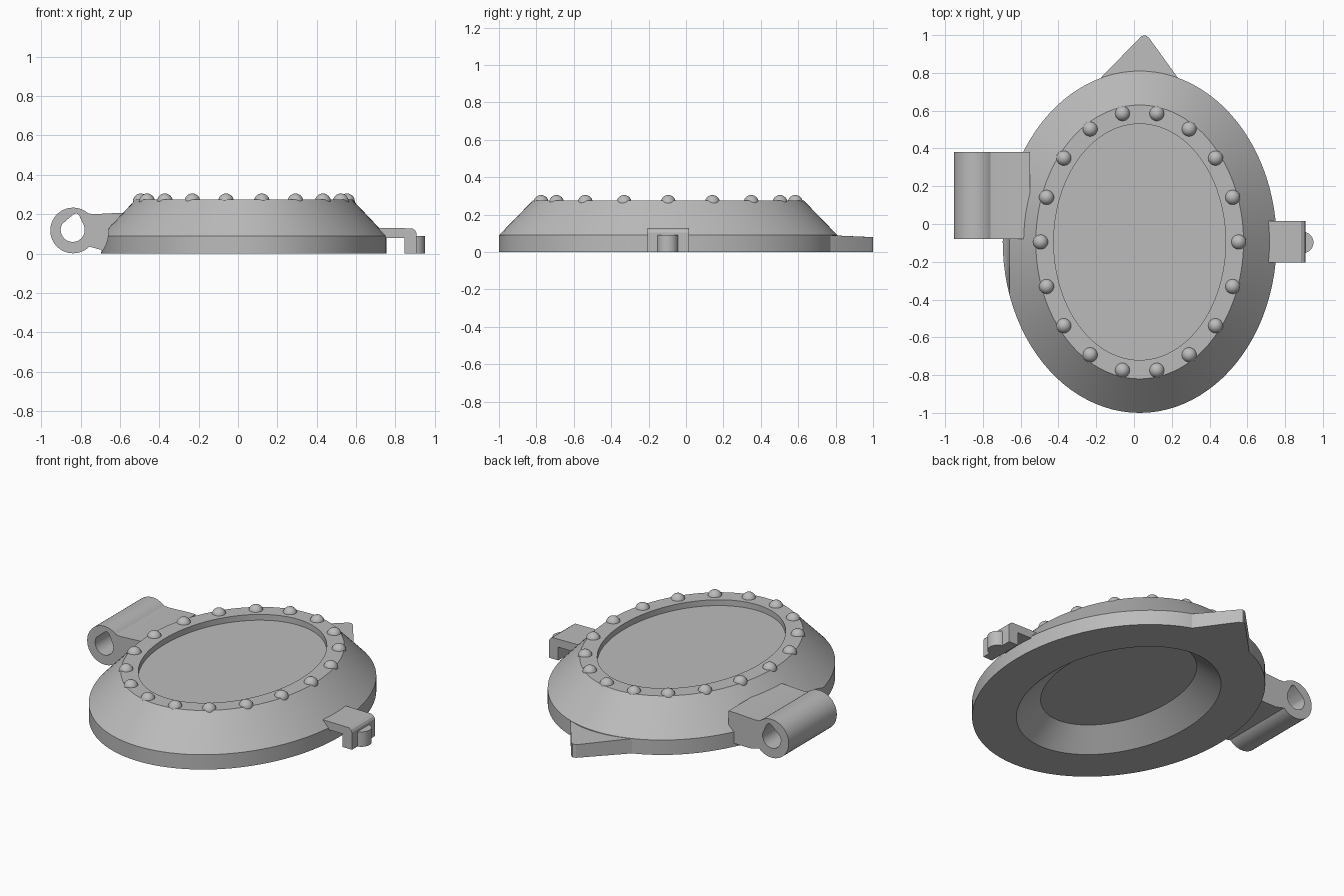
import bpy, bmesh, math
from mathutils import Vector, Matrix

if "Cube" in bpy.data.objects:
    bpy.data.objects.remove(bpy.data.objects["Cube"])

CX, CY = 0.03, -0.095      # centre of the oval body
SEGMENTS = 96

grey = bpy.data.materials.new("plain grey")
grey.use_nodes = True
grey.diffuse_color = (0.5, 0.5, 0.5, 1)
grey.node_tree.nodes["Principled BSDF"].inputs["Base Color"].default_value = (0.5, 0.5, 0.5, 1)


def finish(name, bm):
    bmesh.ops.recalc_face_normals(bm, faces=bm.faces)
    mesh = bpy.data.meshes.new(name)
    bm.to_mesh(mesh)
    bm.free()
    mesh.materials.append(grey)
    obj = bpy.data.objects.new(name, mesh)
    bpy.context.collection.objects.link(obj)
    return obj


def prism(name, outline, axis, lo, hi):
    """Extrude an outline: (x, z) points along y, or (x, y) points along z."""
    bm = bmesh.new()
    if axis == "y":
        verts = [bm.verts.new((a, lo, b)) for a, b in outline]
        step = Vector((0, hi - lo, 0))
    else:
        verts = [bm.verts.new((a, b, lo)) for a, b in outline]
        step = Vector((0, 0, hi - lo))
    face = bm.faces.new(verts)
    result = bmesh.ops.extrude_face_region(bm, geom=[face], use_keep_orig=True)
    moved = [v for v in result["geom"] if isinstance(v, bmesh.types.BMVert)]
    bmesh.ops.translate(bm, verts=moved, vec=step)
    return finish(name, bm)


def arc(cx, cy, r, start, end, steps):
    angles = [math.radians(start + (end - start) * i / steps) for i in range(steps + 1)]
    return [(cx + r * math.cos(a), cy + r * math.sin(a)) for a in angles]


def cut(obj, cutter):
    """Subtract the cutter, bake the result and discard the cutter."""
    cutter.hide_render = True
    mod = obj.modifiers.new("cut", "BOOLEAN")
    mod.operation = "DIFFERENCE"
    mod.solver = "EXACT"
    mod.object = cutter
    graph = bpy.context.evaluated_depsgraph_get()
    mesh = bpy.data.meshes.new_from_object(obj.evaluated_get(graph))
    obj.modifiers.clear()
    obj.data = mesh
    bpy.data.objects.remove(cutter)


# Oval body: rings from the underside hollow, round the rim, to the top recess
rings = [(0.345, 0.525, 0.11), (0.48, 0.66, 0), (0.725, 0.905, 0), (0.725, 0.905, 0.09),
         (0.55, 0.725, 0.275), (0.455, 0.625, 0.275), (0.455, 0.625, 0.24)]
bm = bmesh.new()
loops = []
for rx, ry, z in rings:
    turn = [2 * math.pi * i / SEGMENTS for i in range(SEGMENTS)]
    loops.append([bm.verts.new((CX + rx * math.cos(a), CY + ry * math.sin(a), z)) for a in turn])
for low, high in zip(loops, loops[1:]):
    for i in range(SEGMENTS):
        j = (i + 1) % SEGMENTS
        bm.faces.new((low[i], low[j], high[j], high[i]))
bm.faces.new(loops[0])
bm.faces.new(loops[-1])
body = finish("oval_body", bm)

# Clearance groove beside the hinge
cut(body, prism("groove_cutter", arc(-0.84, 0.117, 0.182, 0, 352.5, 47), "y", -0.6, -0.08))

# Pointed tab at the back, with a slightly falling top
tab = prism("back_point", [(-0.18, 0.6), (-0.18, 0.77), (0.02, 0.975), (0.04, 0.995), (0.06, 1.0),
                           (0.08, 0.985), (0.235, 0.77), (0.235, 0.6)], "z", 0, 0.09)
for v in tab.data.vertices:
    if v.co.z > 0.05 and v.co.y > 0.9:
        v.co.z = 0.08

# Hinge barrel with its arm, and a teardrop bore
barrel = arc(-0.838, 0.117, 0.116, 48, 315, 36)
arm = [(-0.70, 0.02), (-0.55, 0.02), (-0.55, 0.207), (-0.60, 0.207), (-0.73, 0.2)]
hinge = prism("hinge_barrel", barrel + arm, "y", -0.08, 0.38)
bore = arc(-0.84, 0.12, 0.061, 150, 390, 30) + [(-0.808, 0.195), (-0.822, 0.205), (-0.835, 0.2)]
cut(hinge, prism("bore_cutter", bore, "y", -0.2, 0.5))

# Latch hook on the side
hook = [(0.70, 0.08), (0.845, 0.08), (0.845, 0), (0.907, 0), (0.907, 0.105),
        (0.9, 0.118), (0.885, 0.128), (0.70, 0.13)]
prism("latch_hook", hook, "y", -0.205, 0.015)
knob = [(0.89, -0.155)] + arc(0.893, -0.098, 0.057, -90, 90, 16) + [(0.89, -0.041)]
prism("latch_knob", knob, "z", 0, 0.09)

# Ring of domed rivets
bm = bmesh.new()
for i in range(18):
    a = math.radians(20 * i)
    spot = Vector((CX + 0.524 * math.cos(a), CY + 0.69 * math.sin(a), 0.265))
    bmesh.ops.create_uvsphere(bm, u_segments=24, v_segments=12, radius=0.04,
                              matrix=Matrix.Translation(spot))
finish("rivets", bm)

# Smooth curved surfaces, keep edges sharp
bpy.ops.object.select_all(action="DESELECT")
for obj in bpy.context.collection.objects:
    if obj.type == "MESH" and grey.name in obj.data.materials:
        obj.select_set(True)
        bpy.context.view_layer.objects.active = obj
bpy.ops.object.shade_smooth_by_angle(angle=math.radians(25))
